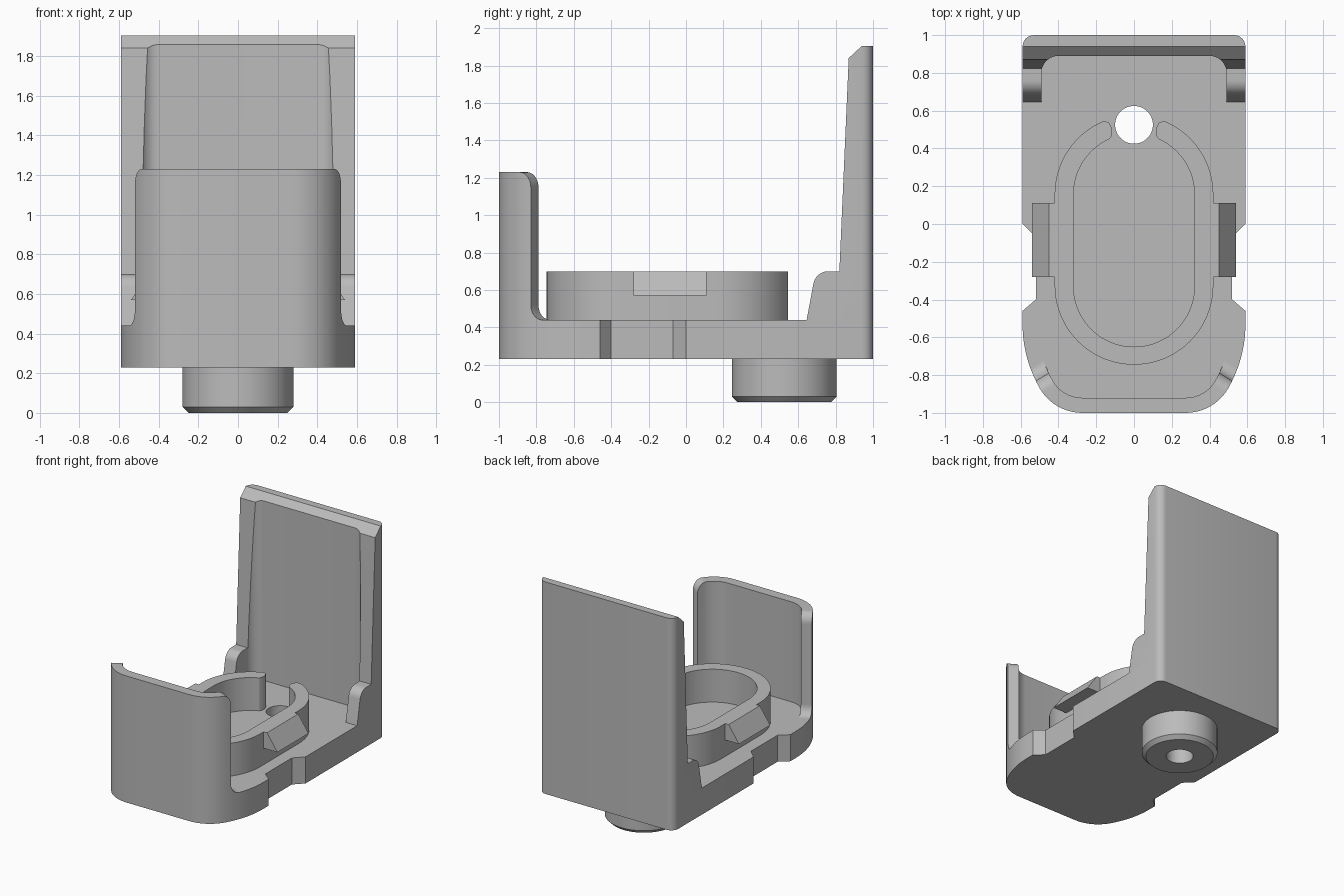
import bpy, bmesh
from math import sin, cos, radians

cube = bpy.data.objects.get("Cube")
if cube:
    bpy.data.objects.remove(cube)

GREY = (0.5, 0.5, 0.5, 1)
mat = bpy.data.materials.new("grey_plastic")
mat.use_nodes = True
mat.diffuse_color = GREY
mat.node_tree.nodes["Principled BSDF"].inputs["Base Color"].default_value = GREY

BOTTOM, FLOOR, RIM = 0.23, 0.44, 0.70


def arc(cx, cy, r, a0, a1, n=10):
    angles = [radians(a0 + (a1 - a0) * i / n) for i in range(n + 1)]
    return [(cx + r * cos(a), cy + r * sin(a)) for a in angles]


def mirrored(half):
    """Close a right-hand outline with its left-hand copy."""
    return half + [(-x, y) for x, y in reversed(half)]


def loft(name, rings):
    """Solid skin over matching rings of points, capped at both ends."""
    bm = bmesh.new()
    loops = [[bm.verts.new(p) for p in ring] for ring in rings]
    n = len(loops[0])
    for a, b in zip(loops, loops[1:]):
        for i in range(n):
            j = (i + 1) % n
            bm.faces.new((a[i], a[j], b[j], b[i]))
    bm.faces.new(loops[0])
    bm.faces.new(loops[-1])
    bmesh.ops.recalc_face_normals(bm, faces=bm.faces)
    mesh = bpy.data.meshes.new(name)
    bm.to_mesh(mesh)
    bm.free()
    mesh.materials.append(mat)
    obj = bpy.data.objects.new(name, mesh)
    bpy.context.collection.objects.link(obj)
    return obj


def upright(name, outline, z0, z1):
    return loft(name, [[(x, y, z) for x, y in outline] for z in (z0, z1)])


def sideways(name, profile, stations, shear=0.0, pivot=0.0):
    """Extrude a y-z profile along x, optionally sheared in y."""
    return loft(name, [[(x, y - shear * (abs(x) - pivot), z) for y, z in profile]
                       for x in stations])


def boolean(obj, cutter, operation):
    cutter.hide_render = True
    mod = obj.modifiers.new(operation, "BOOLEAN")
    mod.operation, mod.object, mod.solver = operation, cutter, "EXACT"
    bpy.context.view_layer.objects.active = obj
    bpy.ops.object.modifier_apply(modifier=mod.name)
    bpy.data.objects.remove(cutter)


def front_curve(inset):
    """Large side arc running into a tighter front corner arc."""
    return (arc(-0.09, -0.53, 0.68 - inset, 0, -30)
            + arc(0.274, -0.74, 0.26 - inset, -30, -90)[1:])


# Outer plan shape, with the side notches
outline = mirrored(arc(0.53, 0.94, 0.06, 90, 0, 6)
                   + [(0.59, 0), (0.52, -0.07), (0.52, -0.40), (0.59, -0.46)]
                   + front_curve(0))

# Base plate
base = upright("base_plate", outline, BOTTOM, FLOOR)

# Back wall: side profile trimmed to the plan, hollowed between two ribs
back_profile = ([(0.645, FLOOR)] + arc(0.76, 0.62, 0.08, 170, 90)
                + [(0.82, RIM), (0.87, 1.84), (0.94, 1.905), (1.2, 1.905), (1.2, FLOOR)])
back = sideways("back_wall", back_profile, (-0.7, 0.7))
boolean(back, upright("trim", outline, 0.1, 2.2), "INTERSECT")
recess = mirrored(arc(0.40, 0.80, 0.09, 90, 0) + [(0.49, 0.4)])
boolean(back, upright("recess", recess, 0.3, 2.2), "DIFFERENCE")

# Front wall: curved shell with rounded top corners and flared feet
front_profile = ([(-1.6, FLOOR), (-1.6, 1.23)] + arc(-0.91, 1.15, 0.08, 90, 0)
                 + arc(-0.75, 0.52, 0.08, 180, 270))
front = sideways("front_wall", front_profile, (-0.7, 0, 0.7), shear=0.6, pivot=0.52)
boolean(front, upright("trim", outline, 0.1, 2.2), "INTERSECT")
inner = mirrored([(0.51, 0.3)] + front_curve(0.08))
boolean(front, upright("inner", inner, 0.3, 2.2), "DIFFERENCE")

# Oval ring with a gap at the back
tip = [(0.13, 0.535), (0.115, 0.50), (0.12, 0.465)]
outer_side = arc(0, 0.157, 0.42, 68, 0, 16) + arc(0, -0.325, 0.42, 0, -90, 20)
inner_side = arc(0, 0.157, 0.32, 66, 0, 16) + arc(0, -0.33, 0.32, 0, -90, 20)
left_outer = [(-x, y) for x, y in reversed(outer_side[:-1])]
left_inner = [(-x, y) for x, y in inner_side]
ring = (outer_side + left_outer + [(-x, y) for x, y in tip]
        + left_inner + inner_side[-2::-1] + tip[::-1])
upright("oval_ring", ring, FLOOR, RIM)

# Snap wedges on both sides of the ring
for side, name in ((1, "left_clip"), (-1, "right_clip")):
    section = [(0.41, 0.57), (0.54, 0.57), (0.45, RIM), (0.41, RIM)]
    loft(name, [[(side * x, y, z) for x, z in section] for y in (-0.28, 0.11)])

# Chamfered boss underneath
HOLE_Y = 0.525
boss = loft("bottom_boss", [[(x, y, z) for x, y in arc(0, HOLE_Y, r, 0, 360, 64)[:-1]]
                            for r, z in ((0.25, 0), (0.28, 0.03), (0.28, BOTTOM))])

# Hole through plate and boss
for part in (base, boss):
    hole = arc(0, HOLE_Y, 0.1, 0, 360, 48)[:-1]
    boolean(part, upright("hole", hole, -0.2, 0.6), "DIFFERENCE")

# Smooth the curves and keep the corners crisp
for obj in bpy.context.collection.objects:
    if obj.type == "MESH" and mat.name in obj.data.materials:
        bpy.ops.object.select_all(action="DESELECT")
        obj.select_set(True)
        bpy.context.view_layer.objects.active = obj
        bpy.ops.object.shade_smooth_by_angle(angle=radians(25))
